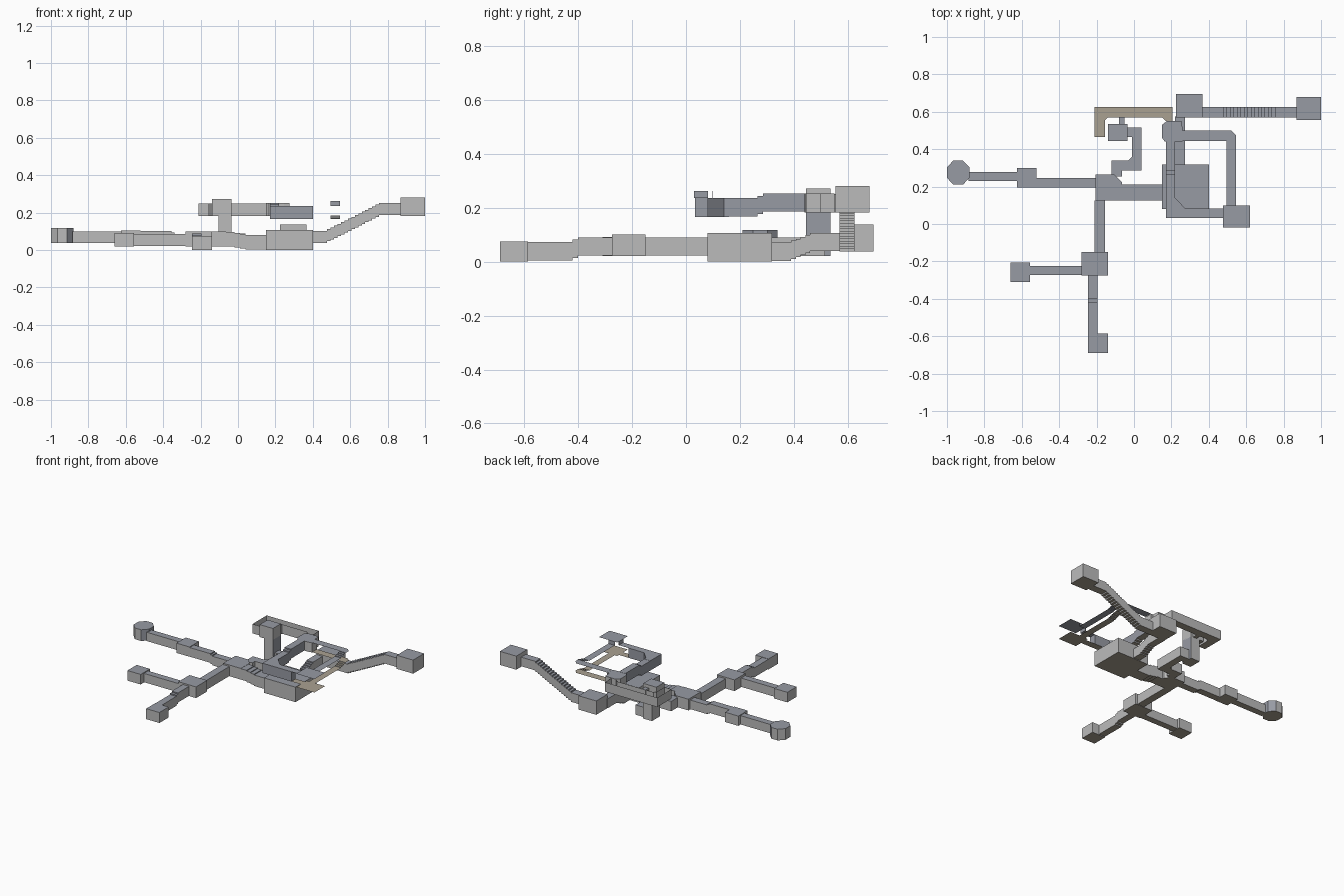
import bpy, bmesh, math
from mathutils import Vector

cube = bpy.data.objects.get("Cube")
if cube:
    bpy.data.objects.remove(cube, do_unlink=True)


def material(name, rgb):
    m = bpy.data.materials.new(name)
    m.use_nodes = True
    col = (*rgb, 1)
    m.diffuse_color = col
    m.node_tree.nodes["Principled BSDF"].inputs["Base Color"].default_value = col
    return m


MATS = [material("wall grey", (0.5, 0.5, 0.5)),
        material("ceiling slate", (0.31, 0.325, 0.37)),
        material("floor tan", (0.4, 0.355, 0.285))]
WALL, CEIL, FLOOR = range(3)


def finish(name, bm):
    me = bpy.data.meshes.new(name)
    bm.to_mesh(me)
    bm.free()
    for m in MATS:
        me.materials.append(m)
    ob = bpy.data.objects.new(name, me)
    bpy.context.collection.objects.link(ob)
    return ob


def prism(name, pts, z0, z1, roof=True, sides=True, side_mat=None):
    """Vertical walls around a counter-clockwise plan, with floor and ceiling."""
    bm = bmesh.new()
    low = [bm.verts.new((x, y, z0)) for x, y in pts]
    top = [bm.verts.new((x, y, z1)) for x, y in pts]
    bm.faces.new(low[::-1]).material_index = FLOOR
    if roof:
        bm.faces.new(top).material_index = CEIL
    if sides:
        n = len(pts)
        for i in range(n):
            j = (i + 1) % n
            f = bm.faces.new((low[i], low[j], top[j], top[i]))
            f.normal_update()
            f.material_index = side_mat(f.normal) if side_mat else WALL
    return finish(name, bm)


def box(name, x0, x1, y0, y1, z0, z1, **kw):
    return prism(name, [(x0, y0), (x1, y0), (x1, y1), (x0, y1)], z0, z1, **kw)


def stepped(name, axis, a0, a1, c0, c1, z0, z1, height, s0, s1, n, sides=True, wall=WALL):
    """Corridor along an axis whose floor and ceiling step from z0 to z1."""
    chain = [(a0, z0)]
    for i in range(n):
        a = s0 + (s1 - s0) * i / max(n - 1, 1)
        chain += [(a, z0 + (z1 - z0) * i / n), (a, z0 + (z1 - z0) * (i + 1) / n)]
    chain.append((a1, z1))
    bm = bmesh.new()

    def row(c, dz):
        return [bm.verts.new((a, c, z + dz) if axis == "x" else (c, a, z + dz)) for a, z in chain]

    b0, b1, t0, t1 = row(c0, 0), row(c1, 0), row(c0, height), row(c1, height)
    last = len(chain) - 1
    for i in range(last):
        riser = i % 2 == 1
        bm.faces.new((b0[i], b1[i], b1[i + 1], b0[i + 1])).material_index = WALL if riser else FLOOR
        bm.faces.new((t0[i], t0[i + 1], t1[i + 1], t1[i])).material_index = CEIL
    if sides:
        for low, top in ((b0, t0), (b1, t1)):
            bm.faces.new(low + top[::-1]).material_index = wall
        for i in (0, last):
            bm.faces.new((b0[i], b1[i], t1[i], t0[i])).material_index = wall
        bmesh.ops.recalc_face_normals(bm, faces=bm.faces)
    elif axis == "y":
        bmesh.ops.reverse_faces(bm, faces=bm.faces)
    return finish(name, bm)


# West wing: eight-sided chamber, passages and small room
c, r = Vector((-0.94, 0.275)), 0.065 / math.cos(math.pi / 8)
octagon = [(c.x + r * math.cos(math.pi * (i + 0.5) / 4) * 0.94,
            c.y + r * math.sin(math.pi * (i + 0.5) / 4)) for i in range(8)]
prism("octagon_chamber", octagon, 0.037, 0.117,
      side_mat=lambda n: CEIL if n.x > 0.3 else WALL)
box("far_west_passage", -0.885, -0.62, 0.23, 0.277, 0.037, 0.1)
box("west_room", -0.625, -0.52, 0.195, 0.3, 0.035, 0.105)
stepped("west_passage", "x", -0.52, -0.205, 0.195, 0.245, 0.036, 0.022, 0.065, -0.355, -0.34, 2)

# Central hub with a cut corner
prism("hub_room", [(-0.205, 0.125), (-0.065, 0.125), (-0.065, 0.225), (-0.105, 0.265),
                   (-0.205, 0.265)], 0.02, 0.1)
stepped("hub_east_passage", "x", -0.07, 0.16, 0.125, 0.21, 0.02, 0.003, 0.078, -0.02, 0.04, 3)

# South wing
box("south_passage", -0.21, -0.155, -0.155, 0.125, 0.022, 0.09)
box("south_room", -0.28, -0.14, -0.275, -0.15, 0.02, 0.1)
box("southwest_passage", -0.56, -0.28, -0.272, -0.225, 0.022, 0.085)
box("southwest_room", -0.66, -0.555, -0.31, -0.205, 0.02, 0.092)
stepped("far_south_passage", "y", -0.585, -0.272, -0.245, -0.195, 0.005, 0.022, 0.068, -0.42, -0.4, 2)
box("far_south_room", -0.245, -0.14, -0.69, -0.585, 0, 0.075)

# Passage from the hub round to the shaft
prism("shaft_passage", [(-0.12, 0.255), (-0.065, 0.255), (-0.065, 0.285), (0.04, 0.285),
                        (0.04, 0.515), (-0.035, 0.515), (-0.035, 0.465), (-0.01, 0.465),
                        (-0.01, 0.36), (-0.03, 0.34), (-0.12, 0.34)], 0.02, 0.09)

# Tall shaft and its head
box("shaft", -0.105, -0.035, 0.445, 0.535, 0.02, 0.19,
    side_mat=lambda n: CEIL if n.x > 0.5 else WALL)
box("shaft_head", -0.14, -0.035, 0.445, 0.535, 0.183, 0.272)
box("shaft_doorway", -0.08, -0.05, 0.535, 0.572, 0.183, 0.25)

# Roofless upper gallery
prism("upper_gallery", [(-0.21, 0.465), (-0.155, 0.465), (-0.155, 0.555), (-0.14, 0.57),
                        (0.15, 0.57), (0.17, 0.55), (0.205, 0.55), (0.205, 0.625),
                        (-0.21, 0.625)], 0.183, 0.25, roof=False)

# Great lower room and the stair up to the north room
box("great_room", 0.15, 0.4, 0.08, 0.318, 0, 0.107)
stepped("north_passage", "y", 0.318, 0.575, 0.22, 0.272, 0.003, 0.04, 0.067, 0.39, 0.46, 5)
box("north_room", 0.225, 0.365, 0.57, 0.695, 0.038, 0.137)
stepped("grand_stair", "x", 0.365, 0.875, 0.57, 0.625, 0.038, 0.187, 0.065, 0.475, 0.755, 16)
box("northeast_room", 0.87, 1.0, 0.555, 0.68, 0.183, 0.28)

# Upper ring: junction and walled passages
prism("ring_junction", [(0.165, 0.44), (0.245, 0.44), (0.275, 0.445), (0.275, 0.5), (0.26, 0.5),
                        (0.255, 0.55), (0.175, 0.55), (0.15, 0.53), (0.15, 0.46)], 0.183, 0.252)
stepped("ring_west_passage", "y", 0.1, 0.445, 0.17, 0.22, 0.167, 0.185, 0.068, 0.265, 0.285, 2, wall=CEIL)
prism("ring_south_passage", [(0.17, 0.033), (0.4, 0.033), (0.4, 0.082), (0.275, 0.082),
                             (0.22, 0.14), (0.22, 0.16), (0.17, 0.16)], 0.166, 0.236,
      side_mat=lambda n: CEIL)

# Upper ring: open stretches made only of floor and ceiling
box("ring_south_open", 0.4, 0.48, 0.033, 0.082, 0.166, 0.236, sides=False)
prism("ring_north_open", [(0.275, 0.445), (0.545, 0.445), (0.545, 0.475), (0.52, 0.5),
                          (0.275, 0.5)], 0.185, 0.253, sides=False)
stepped("ring_east_open", "y", 0.1, 0.445, 0.495, 0.545, 0.166, 0.185, 0.07, 0.39, 0.44, 4, sides=False)
box("ring_corner_room", 0.475, 0.62, -0.02, 0.1, 0.166, 0.262, sides=False)

# Lintels above the corner room openings
box("north_lintel", 0.495, 0.545, 0.098, 0.1, 0.236, 0.262, side_mat=lambda n: CEIL)
box("west_lintel", 0.475, 0.477, 0.03, 0.082, 0.236, 0.262, side_mat=lambda n: CEIL)
